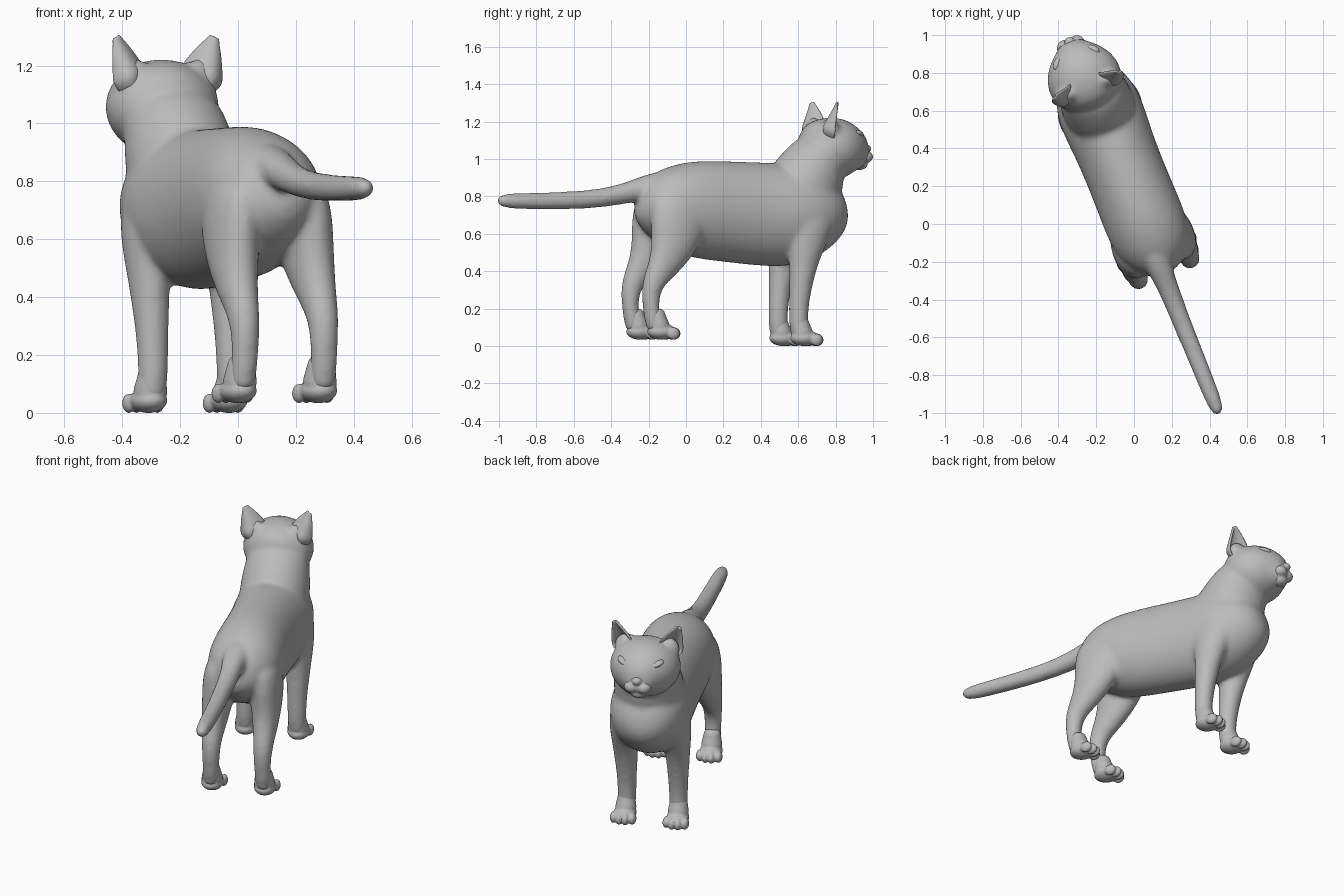
import bpy, bmesh, math
from mathutils import Matrix, Vector, Euler

if "Cube" in bpy.data.objects:
    bpy.data.objects.remove(bpy.data.objects["Cube"], do_unlink=True)

HEADING = math.radians(22)
ORIGIN = (0.054, 0.022, 0)
FACE_X = -0.014

fur = bpy.data.materials.new("plain_grey")
fur.use_nodes = True
fur.diffuse_color = (0.5, 0.5, 0.5, 1)
fur.node_tree.nodes["Principled BSDF"].inputs["Base Color"].default_value = fur.diffuse_color


def finish(name, bm):
    """Turn a bmesh into a smooth grey object, turned to the walking direction."""
    bmesh.ops.recalc_face_normals(bm, faces=bm.faces)
    for f in bm.faces:
        f.smooth = True
    mesh = bpy.data.meshes.new(name)
    bm.to_mesh(mesh)
    bm.free()
    mesh.materials.append(fur)
    ob = bpy.data.objects.new(name, mesh)
    ob.location = ORIGIN
    ob.rotation_euler = (0, 0, HEADING)
    bpy.context.collection.objects.link(ob)
    return ob


def melt(ob, voxel, rounds):
    """Fuse overlapping parts and soften the joins."""
    sub = ob.modifiers.new("round_parts", "SUBSURF")
    sub.levels = sub.render_levels = 2
    blend = ob.modifiers.new("blend_parts", "REMESH")
    blend.mode = "VOXEL"
    blend.voxel_size = voxel
    blend.use_smooth_shade = True
    soft = ob.modifiers.new("soften_joins", "SMOOTH")
    soft.factor = 0.5
    soft.iterations = rounds


def loft(bm, stations, x=0, n=16):
    """Tube through (y, z, half_width, half_depth, [x]) stations."""
    pts = [Vector((s[4] if len(s) > 4 else x, s[0], s[1])) for s in stations]
    rings = []
    for i, s in enumerate(stations):
        t = pts[min(i + 1, len(pts) - 1)] - pts[max(i - 1, 0)]
        t.x = 0
        side = Vector((1, 0, 0))
        up = side.cross(t.normalized())
        rings.append([bm.verts.new(pts[i] + side * s[2] * math.cos(a) + up * s[3] * math.sin(a))
                      for a in (math.tau * k / n for k in range(n))])
    for a, b in zip(rings, rings[1:]):
        for k in range(n):
            bm.faces.new((a[k], a[(k + 1) % n], b[(k + 1) % n], b[k]))
    bm.faces.new(rings[0])
    bm.faces.new(rings[-1])


def ball(bm, centre, radii, tilt=(0, 0, 0)):
    m = Matrix.LocRotScale(Vector(centre), Euler(tilt), Vector(radii))
    bmesh.ops.create_uvsphere(bm, u_segments=14, v_segments=10, radius=1, matrix=m)


bm = bmesh.new()

# Torso, rump to chest
loft(bm, [(-.30, .79, .06, .075), (-.255, .775, .14, .145), (-.15, .757, .21, .215),
          (0, .733, .222, .267), (.2, .72, .215, .275), (.4, .705, .217, .283),
          (.55, .70, .23, .284), (.66, .715, .23, .265), (.77, .735, .20, .21),
          (.85, .76, .135, .145), (.88, .77, .05, .06)])

# Neck, sloping from the withers up to the skull
loft(bm, [(.61, .74, .20, .23), (.655, .85, .20, .218), (.70, .94, .192, .19),
          (.745, 1.02, .178, .157), (.77, 1.06, .16, .13)])
ball(bm, (0, .775, .87), (.13, .10, .10))

# Head, back of skull to muzzle
loft(bm, [(.645, 1.06, .06, .07), (.68, 1.06, .14, .125), (.735, 1.06, .192, .155),
          (.80, 1.06, .208, .17), (.87, 1.05, .195, .17), (.93, 1.045, .16, .14),
          (.97, 1.035, .115, .108), (1.0, 1.025, .08, .08), (1.025, 1.025, .055, .06)], x=FACE_X)

# Tail
loft(bm, [(-.12, .85, .09, .095), (-.23, .85, .075, .073), (-.34, .823, .06, .058),
          (-.46, .797, .053, .053), (-.62, .78, .05, .05), (-.85, .775, .047, .047),
          (-1.0, .775, .044, .044), (-1.075, .777, .037, .037), (-1.105, .777, .02, .02)], x=-.018)

for s in (-1, 1):
    # Front leg flowing out of the shoulder
    loft(bm, [(.65, .80, .07, .15, s * .13), (.635, .68, .085, .14, s * .143),
              (.62, .58, .083, .115, s * .148), (.60, .48, .074, .088, s * .149),
              (.585, .38, .066, .07, s * .148), (.57, .25, .057, .056, s * .146),
              (.565, .15, .053, .052, s * .146), (.57, .08, .053, .053, s * .148),
              (.575, .04, .04, .045, s * .15)])
    # Hind leg flowing out of the haunch
    loft(bm, [(-.09, .80, .08, .16, s * .12), (-.115, .68, .095, .17, s * .132),
              (-.14, .58, .09, .147, s * .137), (-.177, .49, .08, .112, s * .142),
              (-.23, .4, .065, .078, s * .146), (-.286, .32, .053, .057, s * .147),
              (-.288, .2, .048, .043, s * .147), (-.27, .12, .048, .046, s * .149),
              (-.26, .075, .04, .042, s * .15)])
    # Ear root
    ball(bm, (s * .122 + FACE_X, .765, 1.16), (.07, .045, .06), (0, s * .7, 0))

melt(finish("cat_body", bm), 0.011, 18)

# Muzzle, chin, nose and lids
bm = bmesh.new()
loft(bm, [(.90, 1.045, .11, .105), (.95, 1.038, .098, .092), (.985, 1.033, .078, .076),
          (1.01, 1.032, .058, .058), (1.03, 1.037, .034, .038)], x=FACE_X)
ball(bm, (FACE_X, .98, .972), (.05, .048, .032))
ball(bm, (FACE_X, 1.024, 1.056), (.028, .026, .022))
for s in (-1, 1):
    ball(bm, (s * .034 + FACE_X, .998, 1.012), (.046, .048, .036))
    ball(bm, (s * .085 + FACE_X, .936, 1.13), (.055, .036, .02), (0, s * -.3, s * -.45))
    ball(bm, (s * .087 + FACE_X, .945, 1.057), (.045, .03, .016), (0, s * -.2, s * -.45))
melt(finish("face", bm), 0.006, 8)

for s, label in ((-1, "right"), (1, "left")):
    # Paws with an ankle and four toes each
    for end, y, z in (("front", .60, .043), ("hind", -.225, .077)):
        bm = bmesh.new()
        ball(bm, (s * .15, y, z), (.066, .083, .044))
        loft(bm, [(y - .033, z + .125, .044, .044), (y - .03, z + .08, .05, .05),
                  (y - .018, z + .04, .06, .058), (y - .01, z, .062, .062)], x=s * .149)
        for k in (-1.5, -.5, .5, 1.5):
            ball(bm, (s * .15 + k * .035, y + .068 - .009 * k * k, z - .01), (.023, .037, .034))
        melt(finish(f"{end}_{label}_paw", bm), 0.006, 5)

    # Eye
    bm = bmesh.new()
    ball(bm, (s * .084 + FACE_X, .950, 1.093), (.036, .026, .026), (0, s * -.25, s * -.45))
    finish(label + "_eye", bm)

    # Cupped ear, its foot tucked into the head
    bm = bmesh.new()
    base = Vector((s * .122 + FACE_X, .79, 1.12))
    tip = Vector((s * .184 + FACE_X, .785, 1.3))
    across = Vector((s * .078, -.034, -.042))
    rows = []
    for i in range(11):
        t = i / 10
        w = max((1 - t) ** .65, .16) * min(1, .5 + t * 1.8)
        row = []
        for j in range(9):
            u = j / 4 - 1
            p = base.lerp(tip, t) + across * (u * w)
            p.y -= .1 * (1 - u * u) * w * (1 - t * .5)
            row.append(bm.verts.new(p))
        rows.append(row)
    for a, b in zip(rows, rows[1:]):
        for j in range(8):
            bm.faces.new((a[j], a[j + 1], b[j + 1], b[j]))
    ear = finish(label + "_ear", bm)
    thick = ear.modifiers.new("thickness", "SOLIDIFY")
    thick.thickness = 0.014
    thick.offset = 0
    smooth = ear.modifiers.new("smooth", "SUBSURF")
    smooth.levels = smooth.render_levels = 1
